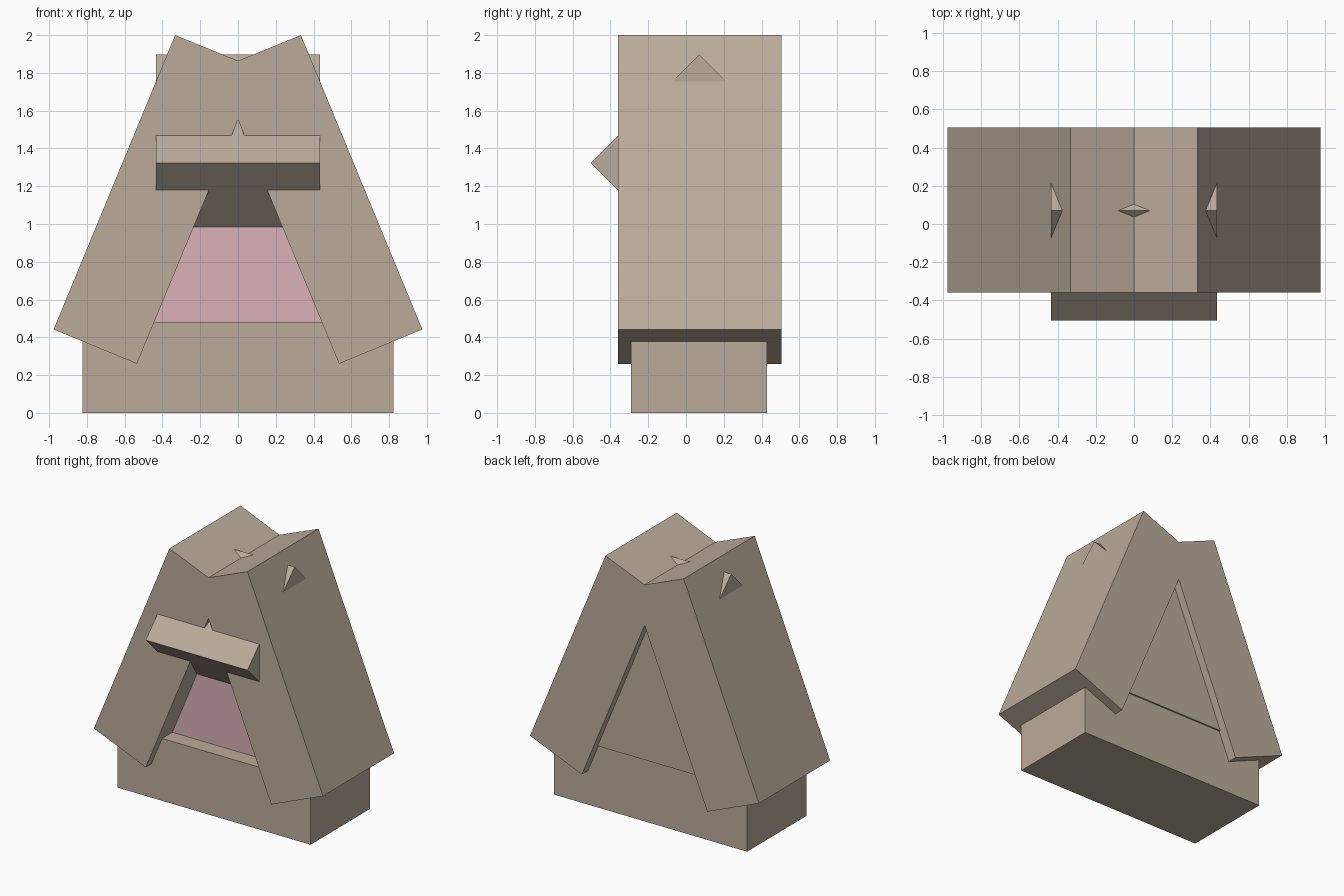
import bpy
import bmesh
from mathutils import Vector

cube = bpy.data.objects.get("Cube")
if cube:
    bpy.data.objects.remove(cube, do_unlink=True)


def make_material(name, rgb):
    mat = bpy.data.materials.new(name)
    mat.use_nodes = True
    mat.diffuse_color = (*rgb, 1)
    mat.node_tree.nodes["Principled BSDF"].inputs["Base Color"].default_value = (*rgb, 1)
    return mat


tan = make_material("warm tan", (0.50, 0.41, 0.325))
pink = make_material("dusty pink", (0.70, 0.44, 0.485))


def extrude_profile(name, points, axis, start, end, materials):
    """Extrude a closed profile along x (points are y, z) or y (points are x, z)."""
    bm = bmesh.new()
    if axis == "x":
        verts = [bm.verts.new((start, a, b)) for a, b in points]
        step = Vector((end - start, 0, 0))
    else:
        verts = [bm.verts.new((a, start, b)) for a, b in points]
        step = Vector((0, end - start, 0))
    face = bm.faces.new(verts)
    result = bmesh.ops.extrude_face_region(bm, geom=[face], use_keep_orig=True)
    moved = [v for v in result["geom"] if isinstance(v, bmesh.types.BMVert)]
    bmesh.ops.translate(bm, verts=moved, vec=step)
    bmesh.ops.recalc_face_normals(bm, faces=bm.faces)
    mesh = bpy.data.meshes.new(name)
    bm.to_mesh(mesh)
    bm.free()
    obj = bpy.data.objects.new(name, mesh)
    bpy.context.collection.objects.link(obj)
    for mat in materials:
        mesh.materials.append(mat)
    return obj


def rectangle(a0, a1, b0, b1):
    return [(a0, b0), (a1, b0), (a1, b1), (a0, b1)]


FRONT, BACK = -0.165, 0.442
SILL, LINTEL = 0.48, 0.985

# Plinth under the house
extrude_profile("base", rectangle(-0.29, 0.43, 0, SILL), "x", -0.822, 0.822, [tan])

# Room with a pink front wall
room = extrude_profile("room", rectangle(FRONT, BACK, SILL, LINTEL), "x", -0.46, 0.46, [tan, pink])
for poly in room.data.polygons:
    if poly.normal.y < -0.9:
        poly.material_index = 1

# Diagonal upper storey: its front edge juts out and its ridge pokes through the roof
upper = [(FRONT, LINTEL), (-0.505, 1.323), (0.07, 1.898), (BACK, 1.526), (BACK, LINTEL)]
extrude_profile("upper_storey", upper, "x", -0.434, 0.434, [tan])

# Two thick leaning roof slabs joined at the ridge
half = [(0.333, 2.0), (0.976, 0.442), (0.535, 0.26)]
roof = [(0, 1.864)] + half + [(0, 1.551)] + [(-x, z) for x, z in reversed(half)]
extrude_profile("roof", roof, "y", -0.36, 0.505, [tan])
